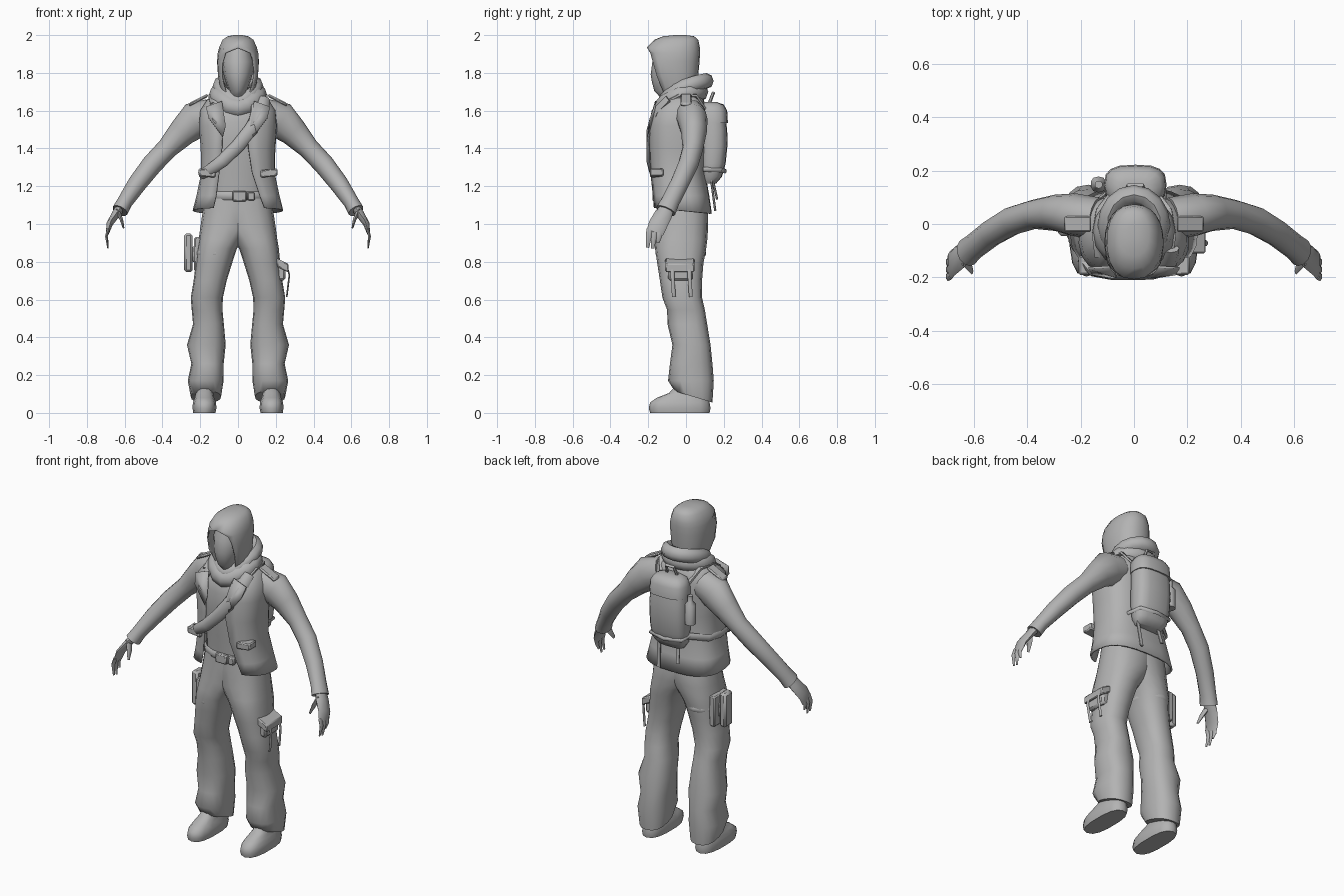
import bpy, bmesh, math
from mathutils import Vector

GREY = bpy.data.materials.new("plain_grey")
GREY.diffuse_color = (0.45, 0.45, 0.45, 1)


def finish(name, bm, mirror=False, thick=0, bevel=0, angle=50, recalc=True):
    if recalc:
        bmesh.ops.recalc_face_normals(bm, faces=bm.faces)
    me = bpy.data.meshes.new(name)
    bm.to_mesh(me)
    bm.free()
    me.materials.append(GREY)
    ob = bpy.data.objects.new(name, me)
    bpy.context.collection.objects.link(ob)
    bpy.ops.object.select_all(action='DESELECT')
    ob.select_set(True)
    bpy.context.view_layer.objects.active = ob
    bpy.ops.object.shade_smooth_by_angle(angle=math.radians(angle))
    if thick:
        m = ob.modifiers.new("thickness", 'SOLIDIFY')
        m.thickness, m.offset = thick, 0
    if bevel:
        m = ob.modifiers.new("soft_edge", 'BEVEL')
        m.width, m.segments = bevel, 1
    if mirror:
        m = ob.modifiers.new("mirror", 'MIRROR')
        m.use_mirror_merge = False
    return ob


def skin(bm, rows, wrap, caps):
    vs = [[bm.verts.new(p) for p in r] for r in rows]
    n = len(vs[0])
    for a, b in zip(vs, vs[1:]):
        for j in range(n if wrap else n - 1):
            k = (j + 1) % n
            bm.faces.new((a[j], a[k], b[k], b[j]))
    if caps[0]:
        bm.faces.new(vs[0][::-1])
    if caps[1]:
        bm.faces.new(vs[-1])
    bmesh.ops.remove_doubles(bm, verts=bm.verts, dist=1e-5)


def spow(v, e):
    return math.copysign(abs(v) ** e, v)


def loft(name, rings, n=16, p=2.3, tilt=0, cap_top=False, **kw):
    """Stacked level rings (z, x0, x1, y0, y1[, gap_left, gap_right]); gaps leave the front open."""
    rows, is_open = [], len(rings[0]) > 5
    for i, r in enumerate(rings):
        z, x0, x1, y0, y1 = r[:5]
        cx, cy, rx, ry = (x0 + x1) / 2, (y0 + y1) / 2, (x1 - x0) / 2, (y1 - y0) / 2
        t0, t1 = 0, math.tau
        if is_open:
            t0 = math.asin(min(1, r[6] / rx) ** (p / 2))
            t1 -= math.asin(min(1, r[5] / rx) ** (p / 2))
        row = []
        for j in range(n + (1 if is_open else 0)):
            t = t0 + (t1 - t0) * j / n
            s = math.sin(t) if abs(math.sin(t)) > 1e-9 else 0
            y = cy - ry * spow(math.cos(t), 2 / p)
            dz = -tilt * (y - cy) if i == 0 else 0
            row.append((cx + rx * spow(s, 2 / p), y, z + dz))
        rows.append(row)
    bm = bmesh.new()
    skin(bm, rows, not is_open, (not is_open, cap_top or not is_open))
    return finish(name, bm, recalc=not is_open, **kw)


def tube(name, pts, radii, up=(0, 0, 1), n=8, closed=False, **kw):
    """Oval tube along a path; the first radius lies along 'up', the second across it."""
    P = [Vector(q) for q in pts]
    if isinstance(radii, tuple):
        radii = [radii] * len(P)
    rows, m = [], len(P)
    for i, c in enumerate(P):
        a = P[(i - 1) % m] if closed else P[max(i - 1, 0)]
        b = P[(i + 1) % m] if closed else P[min(i + 1, m - 1)]
        t = (b - a).normalized()
        u = Vector(up)
        u = (u - t * u.dot(t)).normalized()
        v = t.cross(u)
        rows.append([c + u * radii[i][0] * math.cos(k * math.tau / n)
                     + v * radii[i][1] * math.sin(k * math.tau / n) for k in range(n)])
    bm = bmesh.new()
    if closed:
        rows.append(rows[0])
    skin(bm, rows, True, (not closed, not closed))
    return finish(name, bm, **kw)


def box(name, lo, hi, slant=0, bevel=0.006, **kw):
    """Box from corner to corner; slant lowers the +x side."""
    bm = bmesh.new()
    bmesh.ops.create_cube(bm, size=1)
    for v in bm.verts:
        v.co = Vector([l + (h - l) * (c + 0.5) for l, h, c in zip(lo, hi, v.co)])
        v.co.z -= slant * (v.co.x - lo[0])
    return finish(name, bm, bevel=bevel, angle=30, **kw)


# Baggy trousers: the two legs overlap at the hips
loft("trouser_leg", [
    (.085, .09, .25, -.06, .14), (.17, .076, .266, -.095, .147), (.26, .076, .247, -.085, .14),
    (.36, .065, .27, -.072, .13), (.47, .075, .238, -.098, .112), (.545, .082, .245, -.10, .10),
    (.61, .08, .25, -.125, .085), (.70, .06, .235, -.138, .085), (.79, .032, .224, -.152, .092),
    (.87, .006, .216, -.164, .107), (.92, -.03, .208, -.162, .113), (.98, -.08, .20, -.157, .117),
    (1.08, -.11, .185, -.15, .118), (1.16, -.12, .17, -.145, .09)],
    n=16, p=2.4, tilt=.3, mirror=True)
# Shoes
loft("shoe", [(0, .118, .238, -.19, .125), (.025, .113, .242, -.197, .13), (.055, .115, .24, -.19, .125),
              (.08, .125, .23, -.155, .12), (.105, .13, .224, -.09, .115), (.15, .135, .215, -.05, .11)],
     n=14, p=2.6, mirror=True)

# Shirt, open jacket and lapels
loft("shirt", [(1.1, -.165, .165, -.145, .09), (1.27, -.16, .16, -.155, .08), (1.42, -.17, .17, -.17, .08),
               (1.54, -.18, .18, -.17, .085), (1.62, -.16, .16, -.145, .08), (1.68, -.07, .07, -.09, .05)])
loft("jacket", [
    (1.07, -.235, .235, -.178, .132, .13, .14), (1.15, -.215, .215, -.182, .118, .115, .115),
    (1.27, -.19, .19, -.188, .098, .10, .075), (1.40, -.193, .193, -.194, .10, .085, .055),
    (1.52, -.203, .203, -.194, .105, .08, .05), (1.60, -.195, .195, -.18, .105, .09, .07),
    (1.655, -.16, .16, -.13, .09, .08, .07), (1.70, -.09, .09, -.08, .06, .05, .05)],
    n=20, p=2.7, tilt=.1, thick=.01)
bm = bmesh.new()
bm.faces.new([bm.verts.new(q) for q in (
    (.085, -.16, 1.65), (.17, -.165, 1.62), (.155, -.188, 1.56), (.08, -.2, 1.46), (.065, -.198, 1.52))])
finish("lapel", bm, thick=.008, mirror=True)
box("shoulder_tab", (.16, -.03, 1.672), (.26, .03, 1.69), slant=.5, mirror=True)
box("pocket_flap", (.12, -.19, 1.245), (.208, -.12, 1.285), slant=-.1, mirror=True)

# Belt and buckle
tube("belt", [(.178 * math.sin(k * math.tau / 16), -.025 - .13 * math.cos(k * math.tau / 16), 1.15)
              for k in range(16)], (.022, .01), n=6, closed=True)
box("buckle", (-.03, -.178, 1.12), (.045, -.15, 1.175))
box("belt_pouch", (.05, -.172, 1.125), (.09, -.145, 1.17))

# Arms and hands
tube("sleeve", [(.14, .02, 1.58), (.225, .035, 1.55), (.295, .042, 1.485), (.375, .036, 1.40),
                (.455, .012, 1.315), (.535, -.035, 1.212), (.60, -.085, 1.115), (.625, -.107, 1.07)],
     [(.08, .085), (.08, .098), (.068, .076), (.055, .056), (.054, .055), (.05, .05), (.05, .041),
      (.055, .043)], up=(0, 1, 0), n=12, mirror=True)
tube("palm", [(.61, -.09, 1.105), (.648, -.12, 1.05), (.68, -.147, 1.0), (.69, -.165, .955)],
     [(.033, .027), (.048, .022), (.05, .017), (.046, .009)], up=(0, 1, 0), mirror=True)
for i, tip in enumerate((.90, .87, .875)):
    y = -.138 - i * .027
    tube("finger", [(.685, y, .975), (.697, y - .005, .935), (.688, y - .011, tip)],
         [(.017, .009), (.016, .008), (.008, .004)], up=(0, 1, 0), n=6, mirror=True)
tube("thumb", [(.638, -.13, 1.07), (.618, -.155, 1.025), (.606, -.18, .98)],
     [(.026, .014), (.022, .01), (.01, .005)], up=(0, 1, 0), n=6, mirror=True)

# Head and hood
loft("face", [(1.62, -.05, .05, -.09, .03), (1.685, -.04, .04, -.15, .0), (1.705, -.047, .047, -.168, .0),
              (1.75, -.064, .064, -.18, .0), (1.79, -.076, .076, -.187, .02),
              (1.86, -.085, .085, -.178, .02), (1.93, -.07, .07, -.15, .02)], n=12, p=2)
loft("hood", [
    (1.63, -.07, .07, -.10, .04, .045, .045), (1.70, -.086, .086, -.145, .05, .065, .065),
    (1.78, -.102, .102, -.20, .06, .085, .085), (1.86, -.107, .107, -.212, .068, .08, .08),
    (1.905, -.104, .104, -.208, .07, .064, .064), (1.932, -.098, .098, -.204, .07, 0, 0),
    (1.972, -.08, .08, -.165, .062, 0, 0), (1.99, -.055, .055, -.12, .042, 0, 0),
    (1.996, -.02, .02, -.06, -.0, 0, 0)], n=18, p=2.3, thick=.008, cap_top=True)

# Scarf rolled around the neck, and its end slung across the chest
for name, rx, yf, yb, zf, zb, r in (("scarf_lower", .112, -.13, .075, 1.64, 1.70, (.05, .043)),
                                    ("scarf_upper", .10, -.118, .11, 1.67, 1.757, (.042, .036))):
    loop = []
    for k in range(16):
        c, s = math.cos(k * math.tau / 16), math.sin(k * math.tau / 16)
        z = (zf + zb) / 2 + (zf - zb) / 2 * c - .03 * max(0, c) ** 4 + .012 * s * s
        loop.append((rx * s, (yf + yb) / 2 + (yf - yb) / 2 * c, z))
    tube(name, loop, r, closed=True)
tube("chest_sash", [(.135, -.09, 1.66), (.125, -.155, 1.60), (.07, -.188, 1.50), (0, -.19, 1.415),
                    (-.08, -.19, 1.335), (-.15, -.178, 1.285), (-.195, -.13, 1.262)],
     [(.025, .035), (.022, .038), (.02, .038), (.02, .036), (.02, .034), (.02, .03), (.018, .026)],
     up=(0, 1, 0))
tube("side_strap", [(-.19, -.13, 1.265), (-.2, -.05, 1.265), (-.188, .05, 1.275), (-.09, .125, 1.29)],
     (.02, .008), n=6)

# Backpack with lid, handle, bottle and loose straps
loft("backpack", [(1.215, -.075, .085, .09, .16), (1.25, -.10, .11, .08, .19), (1.32, -.11, .12, .075, .21),
                  (1.42, -.112, .122, .075, .22), (1.50, -.11, .12, .075, .218),
                  (1.56, -.105, .115, .075, .21)], p=2.9)
loft("backpack_lid", [(1.535, -.112, .122, .07, .222), (1.60, -.108, .118, .07, .218),
                      (1.632, -.09, .10, .08, .20), (1.645, -.05, .06, .10, .165)], p=2.9)
tube("backpack_band", [(-.108, .09, 1.29), (-.098, .185, 1.285), (.005, .208, 1.28), (.108, .185, 1.285),
                       (.118, .09, 1.29)], (.012, .008), n=6)
tube("carry_handle", [(-.03, .12, 1.63), (-.02, .145, 1.695), (.03, .145, 1.695), (.04, .12, 1.63)],
     (.009, .009), up=(0, 1, 0), n=6)
loft("bottle", [(1.385, -.163, -.103, .118, .178), (1.50, -.163, -.103, .118, .178),
                (1.52, -.147, -.118, .133, .162), (1.555, -.147, -.118, .133, .162)], n=10)
for x, y, z in ((-.06, .165, 1.13), (.075, .155, 1.07)):
    tube("loose_strap", [(x, .15, 1.30), (x + .01, y - .02, 1.22), (x, y, z)],
         (.006, .012), up=(0, 1, 0), n=6)
tube("shoulder_strap", [(.085, .10, 1.60), (.125, .05, 1.68), (.14, -.04, 1.68), (.13, -.12, 1.635)],
     (.01, .02), n=6, mirror=True)

# Thigh holster on one leg
box("holster_panel", (-.232, -.075, .75), (-.195, .06, .93))
box("holster", (-.285, -.045, .745), (-.24, .03, .95), bevel=.012)
box("holster_link", (-.245, -.03, .80), (-.225, .02, .88))
tube("thigh_strap", [(-.12 + .103 * math.sin(k * math.tau / 14), -.027 - .129 * math.cos(k * math.tau / 14),
                      .845) for k in range(14)], (.014, .005), n=6, closed=True)

# Cargo pouch with hanging strips on the other leg
box("cargo_pouch", (.20, -.095, .70), (.252, .035, .80), bevel=.012)
box("cargo_flap", (.205, -.11, .775), (.268, .045, .82), slant=.5)
for y in (-.072, .018):
    tube("hanging_strip", [(.255, y, .79), (.272, y, .73), (.258, y + .008, .615)], (.01, .005),
         up=(0, 1, 0), n=6)
